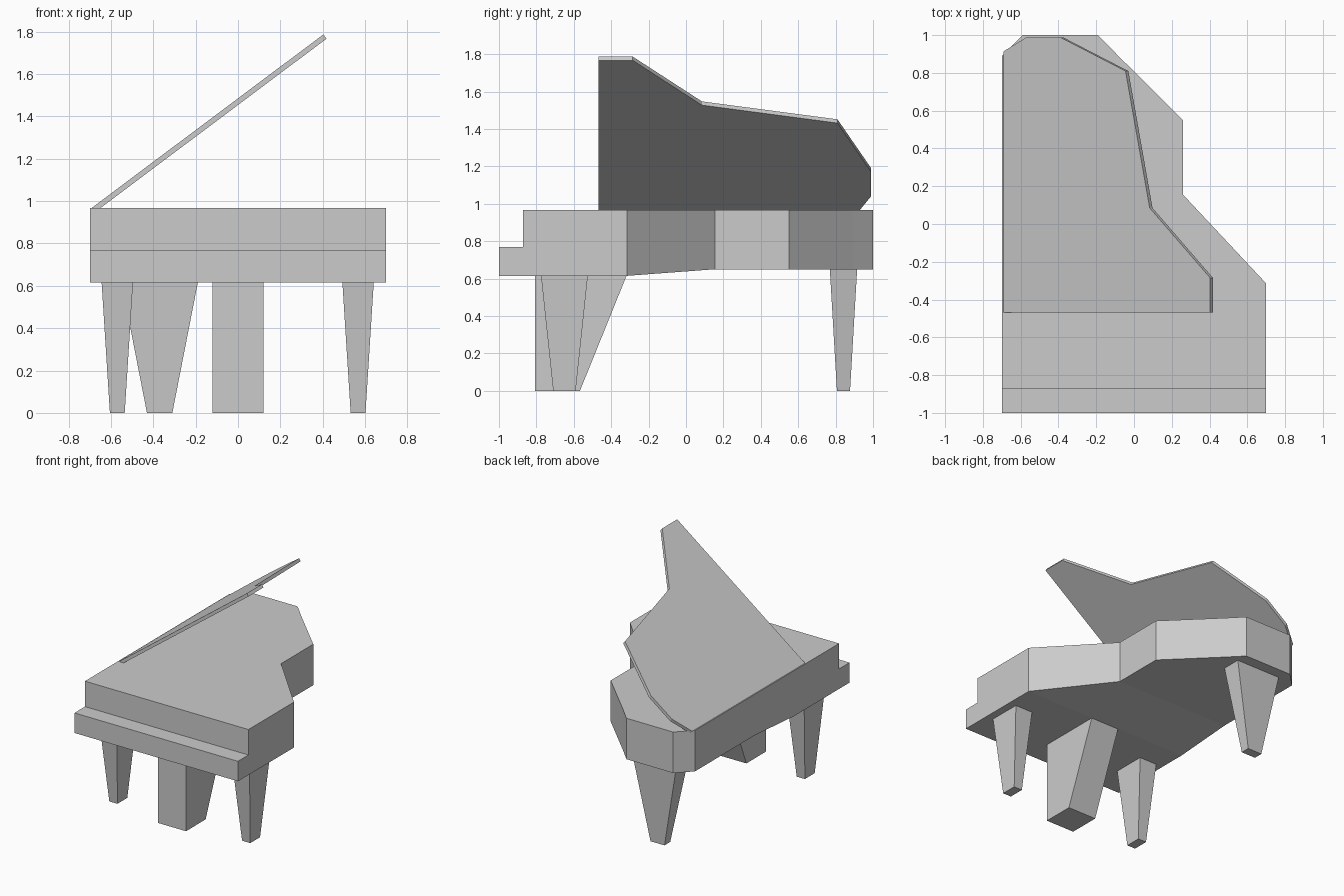
import bpy, bmesh, math
from mathutils import Vector

if "Cube" in bpy.data.objects:
    bpy.data.objects.remove(bpy.data.objects["Cube"])


def loft(name, rings):
    """Join matching rings of points into a closed, flat-shaded solid."""
    bm = bmesh.new()
    loops = [[bm.verts.new(p) for p in ring] for ring in rings]
    n = len(loops[0])
    for a, b in zip(loops, loops[1:]):
        for i in range(n):
            j = (i + 1) % n
            bm.faces.new((a[i], a[j], b[j], b[i]))
    bm.faces.new(loops[0])
    bm.faces.new(loops[-1])
    bmesh.ops.remove_doubles(bm, verts=bm.verts, dist=1e-5)
    bmesh.ops.dissolve_limit(bm, angle_limit=0.005, verts=bm.verts, edges=bm.edges)
    bmesh.ops.recalc_face_normals(bm, faces=bm.faces)
    mesh = bpy.data.meshes.new(name)
    bm.to_mesh(mesh)
    bm.free()
    obj = bpy.data.objects.new(name, mesh)
    bpy.context.collection.objects.link(obj)
    return obj


def rect(x0, x1, y0, y1, z):
    return [(x0, y0, z), (x1, y0, z), (x1, y1, z), (x0, y1, z)]


def leg(name, x, y, bottom, top, height):
    """Tapered leg; bottom and top are half sizes in x and y."""
    return loft(name, [rect(x - hx, x + hx, y - hy, y + hy, z)
                       for (hx, hy), z in ((bottom, 0), (top, height))])


# Case: stations from keyboard end to tail (y, left x, right x, bottom z, top z)
stations = [
    (-1.0, -0.7, 0.7, 0.615, 0.77),
    (-0.872, -0.7, 0.7, 0.615, 0.77),
    (-0.872, -0.7, 0.7, 0.615, 0.967),
    (-0.315, -0.7, 0.7, 0.615, 0.967),
    (0.155, -0.7, 0.26, 0.65, 0.967),
    (0.55, -0.7, 0.26, 0.65, 0.967),
    (0.89, -0.7, -0.083, 0.65, 0.967),
    (1.0, -0.59, -0.19, 0.65, 0.967),
]
loft("case", [[(l, y, b), (r, y, b), (r, y, t), (l, y, t)]
              for y, l, r, b, t in stations])

# Open lid: plan outline lifted onto a sloping plane, then thickened downwards
slope = math.atan2(0.82, 1.095)
outline = [(-0.692, -0.468), (0.403, -0.468), (0.403, -0.285), (0.083, 0.085),
           (-0.045, 0.81), (-0.39, 0.988), (-0.57, 0.988), (-0.692, 0.913)]
upper = [Vector((x, y, 0.967 + (x + 0.692) * math.tan(slope))) for x, y in outline]
down = Vector((math.sin(slope), 0, -math.cos(slope))) * 0.025
loft("open_lid", [upper, [p + down for p in upper]])

# Legs
for side, x in (("left", -0.57), ("right", 0.567)):
    leg(f"front_{side}_leg", x, -0.65, (0.035, 0.06), (0.074, 0.125), 0.615)
leg("back_leg", -0.37, 0.842, (0.06, 0.035), (0.187, 0.073), 0.65)

# Pedal support, sloping at the back
loft("pedal_support", [rect(-0.12, 0.12, -0.807, -0.567, 0),
                       rect(-0.12, 0.12, -0.807, -0.318, 0.615)])
